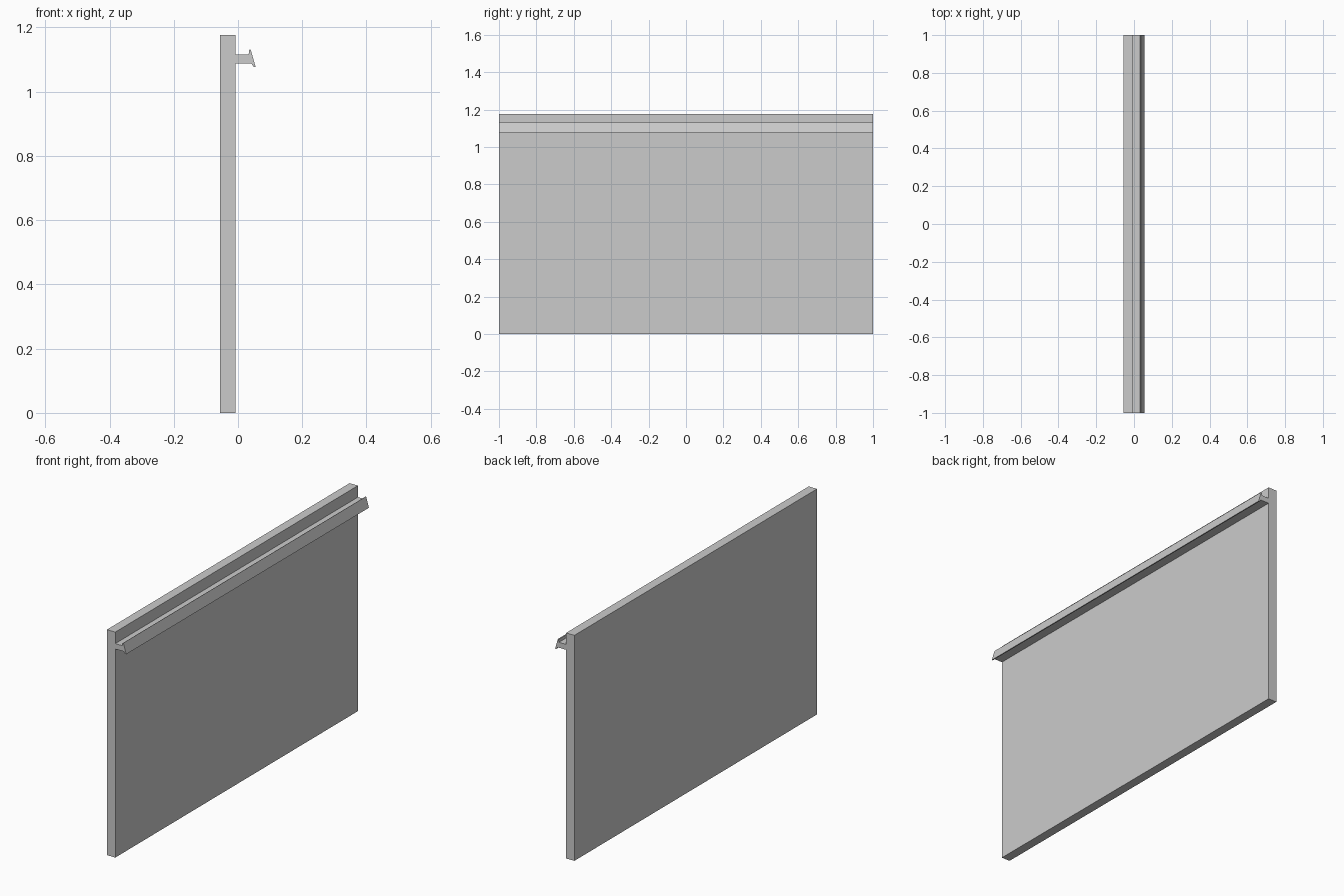
import bpy
import bmesh

cube = bpy.data.objects.get("Cube")
if cube:
    bpy.data.objects.remove(cube, do_unlink=True)

grey = bpy.data.materials.new("plain grey")
grey.use_nodes = True
colour = (0.6, 0.6, 0.6, 1.0)
grey.diffuse_color = colour
grey.node_tree.nodes["Principled BSDF"].inputs["Base Color"].default_value = colour

HALF_LENGTH = 1.0


def extrude_profile(name, points):
    """Sweep a closed x-z outline along the full length in y."""
    bm = bmesh.new()
    face = bm.faces.new([bm.verts.new((x, -HALF_LENGTH, z)) for x, z in points])
    swept = bmesh.ops.extrude_face_region(bm, geom=[face], use_keep_orig=True)
    verts = [v for v in swept["geom"] if isinstance(v, bmesh.types.BMVert)]
    bmesh.ops.translate(bm, verts=verts, vec=(0, 2 * HALF_LENGTH, 0))
    bmesh.ops.recalc_face_normals(bm, faces=bm.faces)
    mesh = bpy.data.meshes.new(name)
    bm.to_mesh(mesh)
    bm.free()
    mesh.materials.append(grey)
    obj = bpy.data.objects.new(name, mesh)
    bpy.context.collection.objects.link(obj)
    return obj


# Upright slab
extrude_profile("panel", [(-0.056, 0), (-0.008, 0), (-0.008, 1.176), (-0.056, 1.176)])

# Rail: flat stem flaring into a slanted lip
extrude_profile("handle_rail", [
    (-0.012, 1.088), (0.041, 1.088), (0.049, 1.077), (0.055, 1.077),
    (0.039, 1.132), (0.035, 1.130), (0.033, 1.116), (-0.012, 1.116),
])
